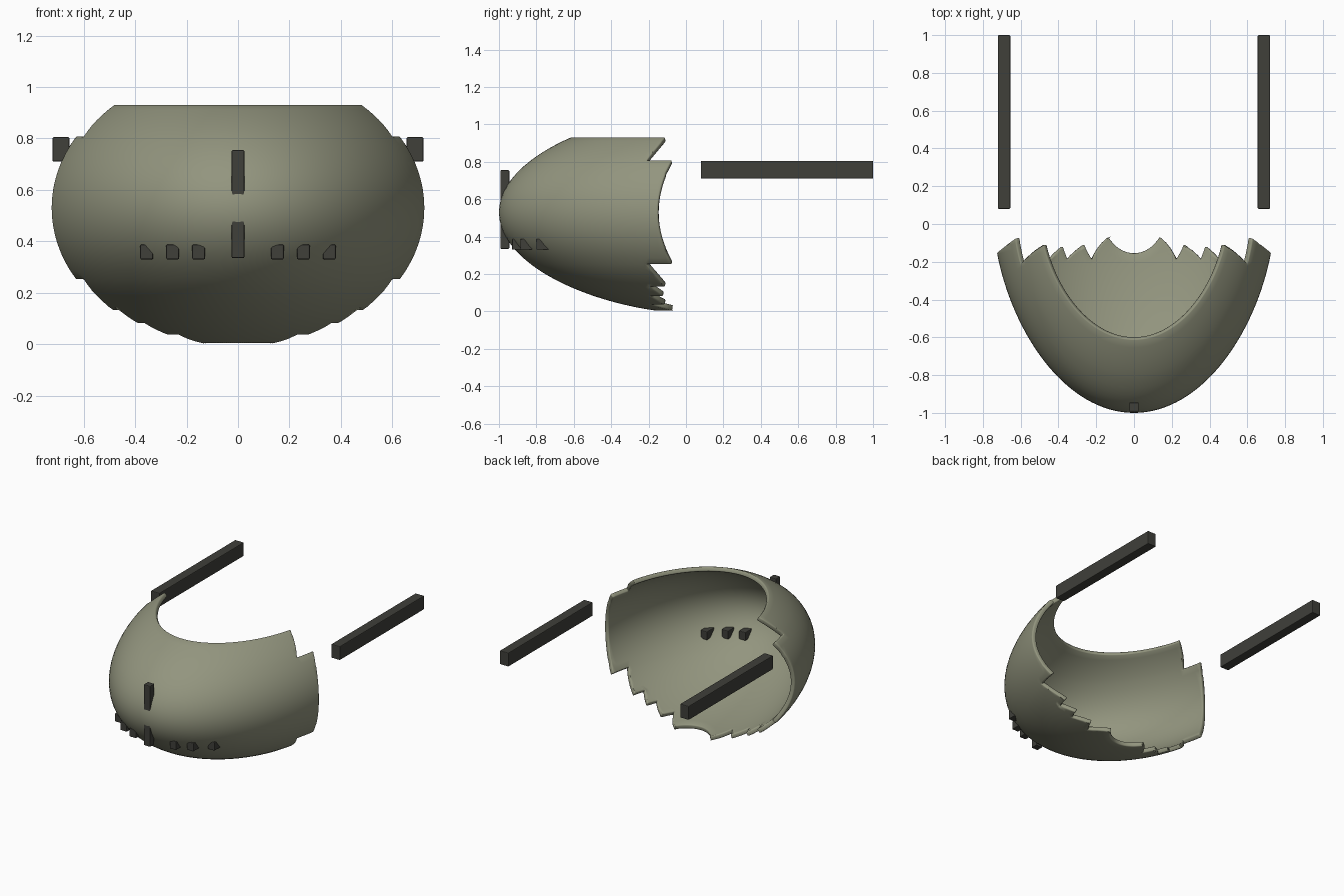
import bpy, bmesh, math
from mathutils import Vector

cube = bpy.data.objects.get("Cube")
if cube:
    bpy.data.objects.remove(cube)


def material(name, rgb):
    m = bpy.data.materials.new(name)
    m.use_nodes = True
    m.diffuse_color = (*rgb, 1)
    m.node_tree.nodes["Principled BSDF"].inputs["Base Color"].default_value = (*rgb, 1)
    return m


OLIVE = material("olive grey", (0.29, 0.30, 0.21))
DARK = material("dark grey", (0.05, 0.05, 0.042))

RX, RZ, ZC, POWER = 0.742, 0.539, 0.53, 1.65


def shell_point(z, phi):
    """Point on the rounded front surface at height z and sideways angle phi."""
    c = 1 - ((z - ZC) / RZ) ** 2
    return Vector((RX * math.sqrt(c) * math.sin(phi),
                   -(c * max(math.cos(phi), 0) ** 2) ** (1 / POWER), z))


# Back edge of the shell: bands of (bottom z, bottom y, top z, top y, rows)
bands = [(0.004, -0.07, 0.036, -0.19, 4), (0.036, -0.11, 0.08, -0.19, 4),
         (0.08, -0.12, 0.13, -0.19, 4), (0.13, -0.11, 0.25, -0.21, 6)]
ARC = 16
for i in range(ARC):
    a, b = (2 * k / ARC - 1 for k in (i, i + 1))
    bands.append((ZC + 0.28 * a, -0.15 + 0.075 * a * a,
                  ZC + 0.28 * b, -0.15 + 0.075 * b * b, 1))
bands.append((0.81, -0.21, 0.933, -0.11, 6))


def build_shell():
    bm = bmesh.new()
    cols = 72
    heights = [bands[0][0]]
    for z0, _, z1, _, n in bands:
        heights += [z0 + (z1 - z0) * (k + 1) / n for k in range(n)]
    rows = [[bm.verts.new(shell_point(z, math.pi * (j / cols - 0.5) * 0.998))
             for j in range(cols + 1)] for z in heights]
    for lo, hi in zip(rows, rows[1:]):
        for j in range(cols):
            bm.faces.new((lo[j], lo[j + 1], hi[j + 1], hi[j]))
    # Trim each band along its slanted back edge
    for z0, y0, z1, y1, _ in bands:
        faces = [f for f in bm.faces if z0 < f.calc_center_median().z < z1]
        geom = set(faces)
        for f in faces:
            geom.update(f.edges)
            geom.update(f.verts)
        bmesh.ops.bisect_plane(bm, geom=list(geom), dist=1e-5, plane_co=(0, y0, z0),
                               plane_no=(0, z1 - z0, y0 - y1), clear_outer=False)
        outside = [f for f in bm.faces if z0 < f.calc_center_median().z < z1
                   and f.calc_center_median().y > y0 + (y1 - y0)
                   * (f.calc_center_median().z - z0) / (z1 - z0)]
        bmesh.ops.delete(bm, geom=outside, context='FACES')
    bmesh.ops.remove_doubles(bm, verts=bm.verts[:], dist=0.003)
    bmesh.ops.recalc_face_normals(bm, faces=bm.faces[:])
    front = min(bm.faces, key=lambda f: f.calc_center_median().y)
    if front.normal.y > 0:
        bmesh.ops.reverse_faces(bm, faces=bm.faces[:])
    me = bpy.data.meshes.new("mask_shell")
    bm.to_mesh(me)
    bm.free()
    ob = bpy.data.objects.new("mask_shell", me)
    bpy.context.collection.objects.link(ob)
    me.materials.append(OLIVE)
    # Thickness with a softened rim
    solid = ob.modifiers.new("thickness", 'SOLIDIFY')
    solid.thickness, solid.offset = 0.03, -1
    bevel = ob.modifiers.new("soft_rim", 'BEVEL')
    bevel.width, bevel.segments = 0.007, 2
    bevel.limit_method, bevel.angle_limit = 'ANGLE', math.radians(50)
    bevel.use_clamp_overlap = False
    bpy.context.view_layer.objects.active = ob
    ob.select_set(True)
    bpy.ops.object.shade_smooth_by_angle(angle=math.radians(40))
    ob.select_set(False)


def box(name, lo, hi):
    bm = bmesh.new()
    bmesh.ops.create_cube(bm, size=1)
    lo, hi = Vector(lo), Vector(hi)
    for v in bm.verts:
        v.co = (lo + hi) / 2 + v.co * (hi - lo)
    bmesh.ops.bevel(bm, geom=bm.edges[:], offset=0.005, segments=2,
                    profile=0.5, affect='EDGES')
    me = bpy.data.meshes.new(name)
    bm.to_mesh(me)
    bm.free()
    me.materials.append(DARK)
    bpy.context.collection.objects.link(bpy.data.objects.new(name, me))


build_shell()
box("front_bar", (-0.025, -0.993, 0.335), (0.025, -0.945, 0.755))

# Side arms and the row of small vents, mirrored
for side, s in (("left", 1), ("right", -1)):
    def mirrored_box(name, x, half, y, z):
        box(f"{side}_{name}", (s * x - half, y[0], z[0]), (s * x + half, y[1], z[1]))

    mirrored_box("arm", 0.688, 0.033, (0.08, 1.0), (0.71, 0.805))
    for i, (x, y) in enumerate(((0.153, -0.93), (0.254, -0.885), (0.355, -0.80))):
        mirrored_box(f"vent_{i + 1}", x, 0.025, (y, y + 0.1), (0.33, 0.388))
